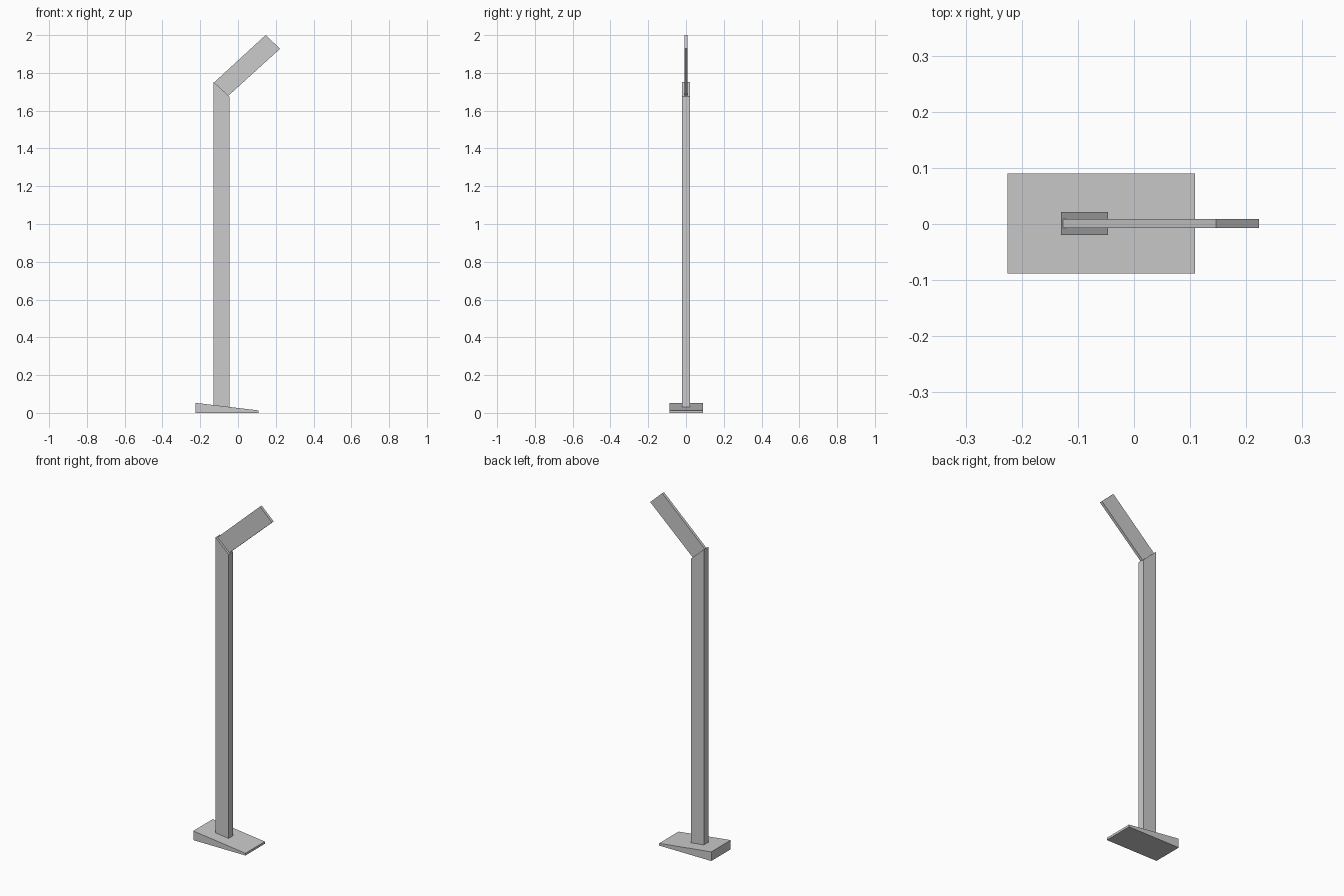
import bpy

if "Cube" in bpy.data.objects:
    bpy.data.objects.remove(bpy.data.objects["Cube"])


def prism(name, profile, y0, y1):
    """Extrude an x/z profile (counter-clockwise seen from the front) along y."""
    n = len(profile)
    verts = [(x, y, z) for y in (y0, y1) for x, z in profile]
    faces = [tuple(range(n)), tuple(range(2 * n - 1, n - 1, -1))]
    for i in range(n):
        j = (i + 1) % n
        faces.append((j, i, i + n, j + n))
    mesh = bpy.data.meshes.new(name)
    mesh.from_pydata(verts, [], faces)
    mesh.update()
    obj = bpy.data.objects.new(name, mesh)
    bpy.context.collection.objects.link(obj)
    return obj


# Wedge-shaped foot, sloping down to the right
prism("base", [(-0.225, 0.0), (0.109, 0.0), (0.109, 0.013), (-0.225, 0.053)],
      -0.088, 0.09)

# Upright post: bottom follows the wedge, top is mitred
prism("post", [(-0.13, 0.041), (-0.046, 0.031), (-0.046, 1.676), (-0.13, 1.753)],
      -0.02, 0.021)

# Thin angled arm rising from the mitred top
prism("arm", [(-0.127, 1.749), (-0.051, 1.679), (0.223, 1.928), (0.146, 2.0)],
      -0.007, 0.009)
